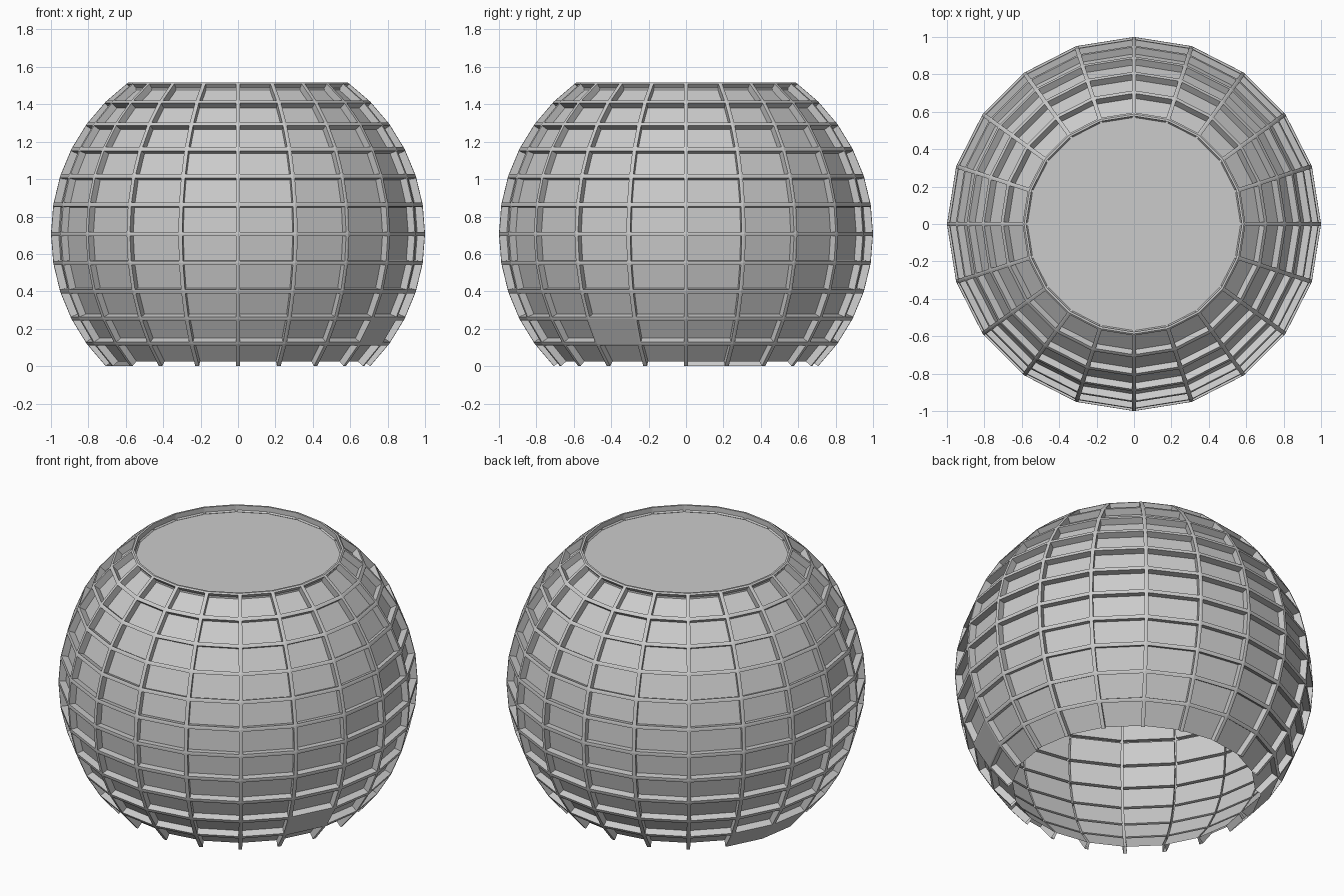
import bpy, bmesh, math

if "Cube" in bpy.data.objects:
    bpy.data.objects.remove(bpy.data.objects["Cube"])

BAR = 0.011      # half width of the raised bars
DEPTH = 0.04     # how far panels sit below the bars
LOW, HIGH = -math.sin(math.radians(45)), math.sin(math.radians(54))

# faceted ball, open below and cut flat above
bm = bmesh.new()
bmesh.ops.create_uvsphere(bm, u_segments=20, v_segments=20, radius=1)
out = [v for v in bm.verts if v.co.z < LOW - 0.01 or v.co.z > HIGH + 0.01]
bmesh.ops.delete(bm, geom=out, context='VERTS')
rim = [e for e in bm.edges if all(v.co.z > HIGH - 0.01 for v in e.verts)]
cap = bmesh.ops.contextual_create(bm, geom=rim)['faces'][0]
bm.normal_update()
if cap.normal.z < 0:
    cap.normal_flip()


# a few cells were left flush with the bars
def flush(face):
    c = face.calc_center_median()
    a = math.degrees(math.atan2(c.y, c.x)) % 360
    return (c.z < -0.62 and 144 < a < 180) or (-0.58 < c.z < -0.47 and 324 < a < 342)


panels = [f for f in bm.faces if not flush(f)]
bottom = [f for f in panels if f.calc_center_median().z < -0.62]

# bars around every panel
bmesh.ops.inset_individual(bm, faces=panels, thickness=BAR, depth=0, use_even_offset=True)

# bottom row has no lower bar: slide its panels down to the open edge
for f in bottom:
    vs = sorted(f.verts, key=lambda v: v.co.z)
    for v in vs[:2]:
        edge = next(e for e in v.link_edges if e in f.edges[:] and e.other_vert(v) in vs[2:])
        d = v.co - edge.other_vert(v).co
        v.co += d * ((LOW - v.co.z) / d.z)

# recess the panels
bm.normal_update()
bmesh.ops.inset_individual(bm, faces=panels, thickness=0, depth=-DEPTH, use_even_offset=True)

# remove the lower bar and wall, leaving the bar ends as teeth
waste = [f for f in bm.faces if all(v.co.z < LOW + 0.05 for v in f.verts)]
bmesh.ops.delete(bm, geom=waste, context='FACES')

bmesh.ops.translate(bm, verts=bm.verts, vec=(0, 0, -LOW))
mesh = bpy.data.meshes.new("panelled_dome")
bm.to_mesh(mesh)
bm.free()
bpy.context.collection.objects.link(bpy.data.objects.new("panelled_dome", mesh))
